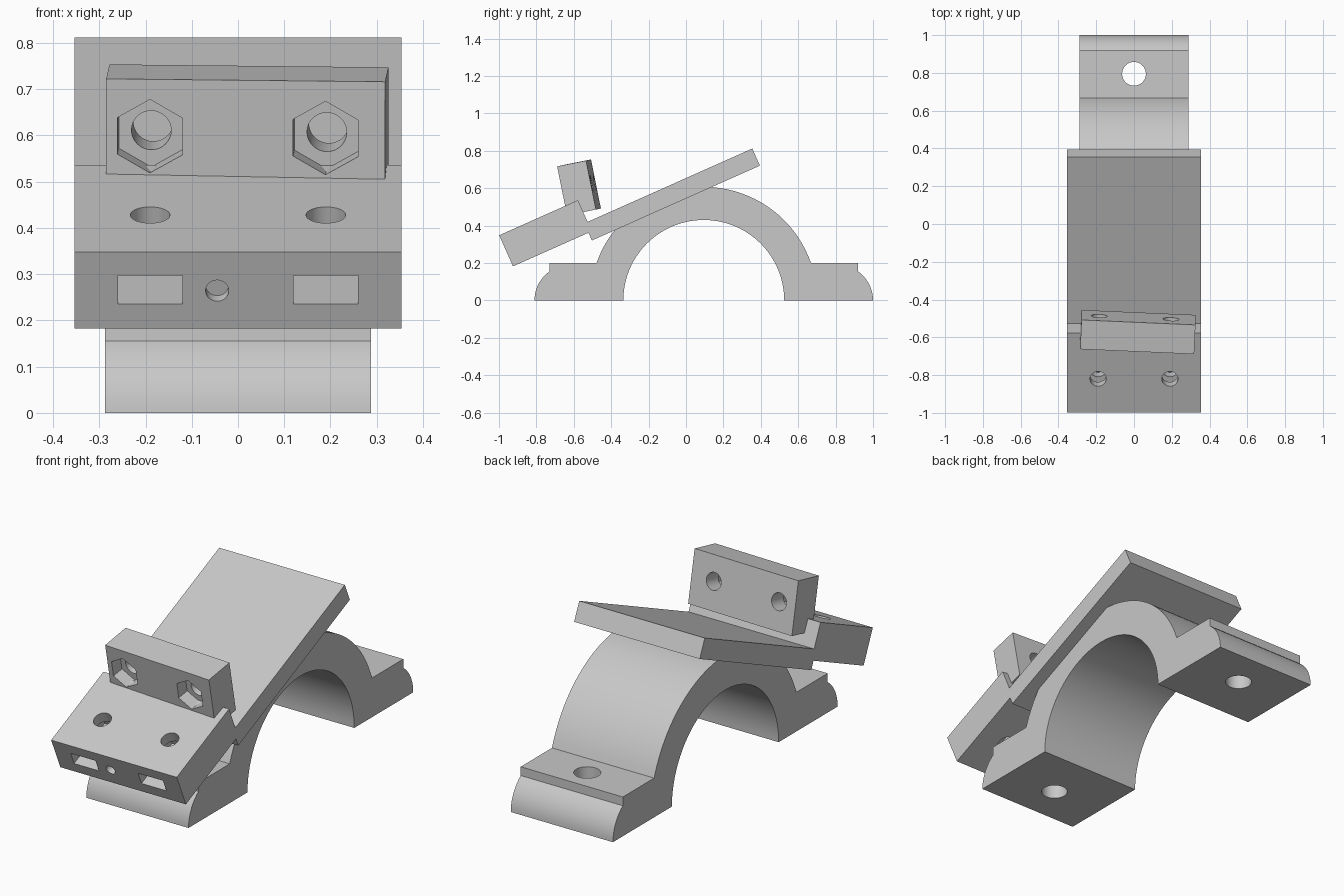
import bpy, bmesh
from math import sin, cos, asin, radians, pi
from mathutils import Matrix

cube = bpy.data.objects.get("Cube")
if cube:
    bpy.data.objects.remove(cube, do_unlink=True)

grey = bpy.data.materials.new("plain grey")
grey.use_nodes = True
grey.diffuse_color = (0.58, 0.58, 0.58, 1)
grey.node_tree.nodes["Principled BSDF"].inputs["Base Color"].default_value = grey.diffuse_color


def arc(cx, cy, r, start, end, n):
    """Points along a circular arc, angles in radians."""
    angles = [start + (end - start) * i / n for i in range(n + 1)]
    return [(cx + r * cos(a), cy + r * sin(a)) for a in angles]


def ring(cx, cy, r, n=32):
    return arc(cx, cy, r, pi / 2, pi / 2 + 2 * pi, n)[:-1]


def rect(x0, x1, y0, y1):
    return [(x0, y0), (x1, y0), (x1, y1), (x0, y1)]


def prism(name, points, axis, lo, hi):
    """Extrude a closed 2D profile along one axis."""
    place = {"x": lambda a, b, d: (d, a, b),
             "y": lambda a, b, d: (a, d, b),
             "z": lambda a, b, d: (a, b, d)}[axis]
    bm = bmesh.new()
    ends = [[bm.verts.new(place(a, b, d)) for a, b in points] for d in (lo, hi)]
    for end in ends:
        bm.faces.new(end)
    n = len(points)
    for i in range(n):
        j = (i + 1) % n
        bm.faces.new((ends[0][i], ends[0][j], ends[1][j], ends[1][i]))
    bmesh.ops.recalc_face_normals(bm, faces=bm.faces)
    mesh = bpy.data.meshes.new(name)
    bm.to_mesh(mesh)
    bm.free()
    mesh.materials.append(grey)
    obj = bpy.data.objects.new(name, mesh)
    bpy.context.collection.objects.link(obj)
    return obj


def cut(obj, points, axis, lo, hi):
    """Subtract a prism from the object."""
    cutter = prism("cutter", points, axis, lo, hi)
    cutter.hide_render = True
    mod = obj.modifiers.new("cut", "BOOLEAN")
    mod.operation = "DIFFERENCE"
    mod.solver = "EXACT"
    mod.object = cutter
    bpy.context.view_layer.objects.active = obj
    bpy.ops.object.modifier_apply(modifier=mod.name)
    bpy.data.objects.remove(cutter, do_unlink=True)


def finish(obj, matrix):
    bpy.ops.object.select_all(action="DESELECT")
    obj.select_set(True)
    bpy.context.view_layer.objects.active = obj
    bpy.ops.object.shade_smooth_by_angle(angle=radians(28))
    obj.matrix_world = matrix


# Arched saddle with a bolted foot at each end
inner, outer, foot_top = 0.43, 0.607, 0.2
lip = asin(0.155 / 0.19)
half = arc(0, 0, inner, pi / 2, 0, 28)
half += arc(0.715, 0, 0.19, 0, lip, 10)
half += [(0.825, foot_top)]
half += arc(0, 0, outer, asin(foot_top / outer), pi / 2, 24)
profile = half + [(-y, z) for y, z in reversed(half[1:-1])]
saddle = prism("arched_saddle", profile, "x", -0.288, 0.288)
for y in (-0.7, 0.7):
    cut(saddle, ring(0, y, 0.063), "z", -0.1, 0.4)
finish(saddle, Matrix.Translation((0, 0.095, 0)))

# Sloping plate with a thicker block at its low end
profile = [(0, 0), (0.442, 0), (0.442, -0.045), (1.425, -0.045),
           (1.425, 0.055), (0.461, 0.055), (0.461, 0.182), (0, 0.182)]
plate = prism("sloping_plate", profile, "x", -0.354, 0.354)
for x in (-0.19, 0.19):
    cut(plate, rect(x - 0.07, x + 0.07, 0.058, 0.126), "y", -0.1, 0.27)
    cut(plate, ring(x, 0.196, 0.043), "z", -0.1, 0.3)
cut(plate, ring(-0.045, 0.09, 0.025), "y", -0.1, 0.03)
finish(plate, Matrix.Translation((0, -0.925, 0.182)) @ Matrix.Rotation(radians(24), 4, "X"))

# Loose clamp bar with hexagonal nut pockets in its front
clamp = prism("clamp_bar", rect(-0.302, 0.302, -0.1335, 0.1335), "y", -0.079, 0.079)
for x in (-0.207, 0.173):
    cut(clamp, ring(x, 0.008, 0.081, 6), "y", -0.2, -0.014)
    cut(clamp, ring(x, 0.008, 0.043), "y", -0.2, 0.2)
tilt = (Matrix.Rotation(radians(-2.5), 4, "Z") @ Matrix.Rotation(radians(0.6), 4, "Y")
        @ Matrix.Rotation(radians(11.4), 4, "X"))
finish(clamp, Matrix.Translation((0.02, -0.572, 0.604)) @ tilt)
